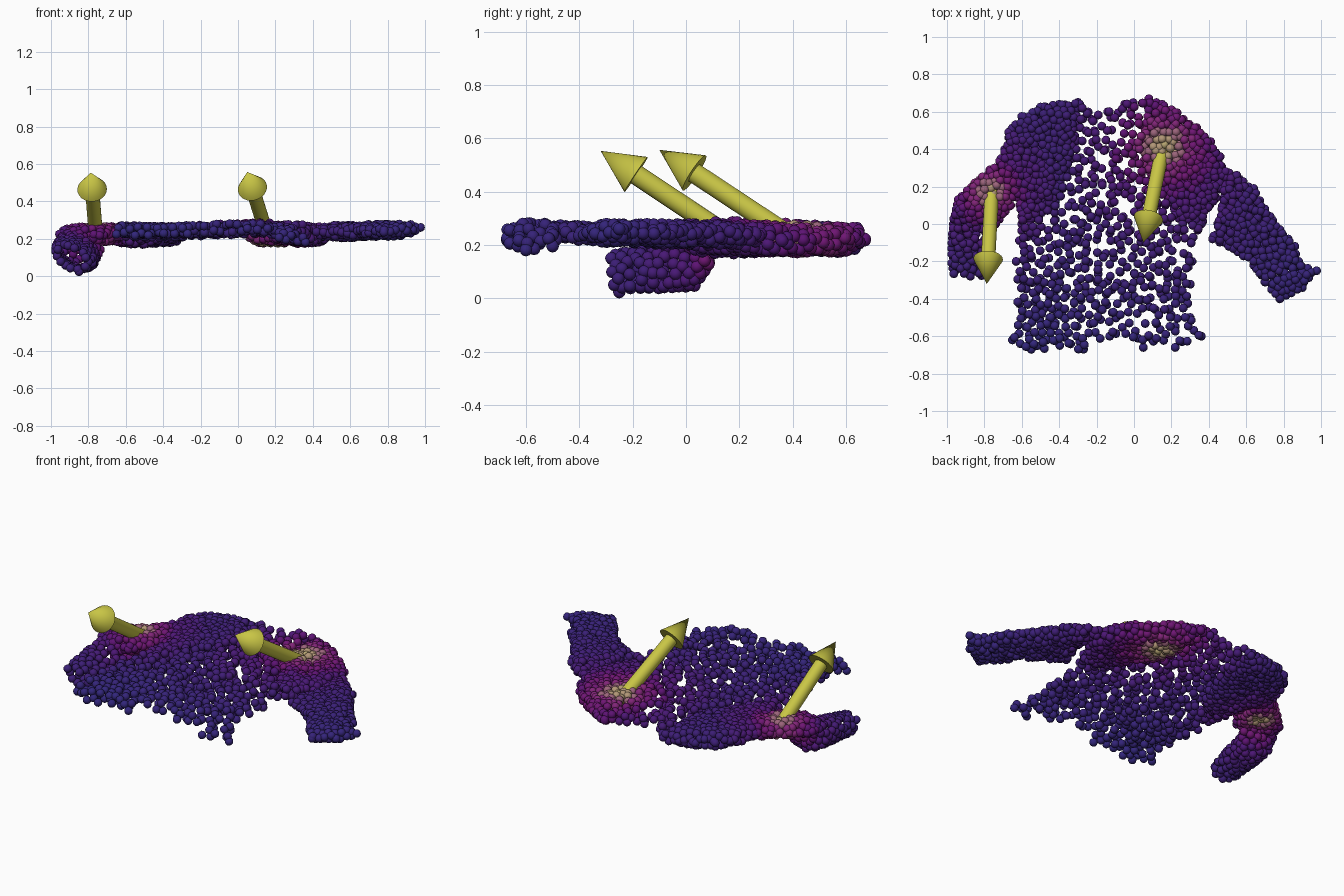
import bpy, bmesh, math, random
from mathutils import Vector

if "Cube" in bpy.data.objects:
    bpy.data.objects.remove(bpy.data.objects["Cube"])

random.seed(7)
R = 0.024
GRASPS = [(Vector((-0.77, 0.17, 0.22)), 1.6), (Vector((0.16, 0.41, 0.22)), 1.1)]

# Colour ramp by distance from the nearest grasp point
RAMP = [(0.00, (.52, .47, .16)), (0.06, (.46, .34, .18)), (0.10, (.34, .14, .20)),
        (0.14, (.23, .02, .19)), (0.22, (.14, .005, .17)), (0.32, (.075, .008, .18)),
        (0.60, (.048, .012, .18)), (1.00, (.038, .016, .19)), (1.60, (.028, .022, .21))]
BINS, FAR = 20, 1.5


def ramp(d):
    for (d0, c0), (d1, c1) in zip(RAMP, RAMP[1:]):
        if d <= d1:
            t = (d - d0) / (d1 - d0)
            return [a + (b - a) * t for a, b in zip(c0, c1)]
    return RAMP[-1][1]


def make_mat(name, col):
    m = bpy.data.materials.new(name)
    m.diffuse_color = (*col, 1)
    m.use_nodes = True
    m.node_tree.nodes["Principled BSDF"].inputs["Base Color"].default_value = m.diffuse_color
    return m


MATS = [make_mat(f"heat_{i}", ramp(FAR * (i / (BINS - 1)) ** 2)) for i in range(BINS)]
ARROW_MAT = make_mat("arrow_yellow", (.58, .56, .06))

# Template bead
bm = bmesh.new()
bmesh.ops.create_icosphere(bm, subdivisions=2, radius=R)
BEAD_V = [v.co.copy() for v in bm.verts]
BEAD_F = [[v.index for v in f.verts] for f in bm.faces]
bm.free()


def beads(name, points):
    verts, faces, mats = [], [], []
    for p in points:
        p = Vector(p)
        d = min((p - g).length * k for g, k in GRASPS)
        slot = min(BINS - 1, round(math.sqrt(d / FAR) * (BINS - 1)))
        n = len(verts)
        verts += [p + v for v in BEAD_V]
        faces += [[n + i for i in f] for f in BEAD_F]
        mats += [slot] * len(BEAD_F)
    me = bpy.data.meshes.new(name)
    me.from_pydata(verts, [], faces)
    for m in MATS:
        me.materials.append(m)
    me.polygons.foreach_set("material_index", mats)
    me.polygons.foreach_set("use_smooth", [True] * len(faces))
    bpy.context.collection.objects.link(bpy.data.objects.new(name, me))


def edges(poly):
    return list(zip(poly, poly[1:] + poly[:1]))


def inside(x, y, poly):
    hit = False
    for (x0, y0), (x1, y1) in edges(poly):
        if (y0 > y) != (y1 > y) and x < (x1 - x0) * (y - y0) / (y1 - y0) + x0:
            hit = not hit
    return hit


def edge_dist(x, y, poly):
    p, best = Vector((x, y)), 9
    for a, b in edges(poly):
        a, b = Vector(a), Vector(b)
        t = max(0, min(1, (p - a).dot(b - a) / (b - a).length_squared))
        best = min(best, (a + (b - a) * t - p).length)
    return best


def scatter(poly, gap, tries, keep_corners):
    """Evenly spaced random points inside an outline."""
    xs, ys = zip(*poly)
    pts = list(poly) if keep_corners else []
    for _ in range(tries):
        x, y = random.uniform(min(xs), max(xs)), random.uniform(min(ys), max(ys))
        if inside(x, y, poly) and all((x - a) ** 2 + (y - b) ** 2 > gap * gap for a, b in pts):
            pts.append((x, y))
    return pts


def fold(x, y):
    return 0.008 * math.sin(6 * x + 1) + 0.010 * math.sin(7 * y + 3 * x)


def double_cloth(name, poly, mid, puff, gap=0.025, tries=4500):
    """Two cloth layers that meet at the outline."""
    pts = []
    for side in (-1, 1):
        for x, y in scatter(poly, gap, tries, side < 0):
            swell = puff * math.sqrt(min(1, edge_dist(x, y, poly) / 0.05))
            pts.append((x, y, mid(x, y) + side * swell + random.uniform(-.008, .008)))
    beads(name, pts)


# Body: loosely covered front and back panel, right hem corner drooping
body = [(-.65, -.62), (-.55, -.67), (-.27, -.67), (-.13, -.60), (.02, -.61), (.05, -.66), (.22, -.66),
        (.36, -.60), (.30, -.50), (.31, -.2), (.35, 0), (.22, .05), (.10, .25), (.04, .45), (.08, .67),
        (-.05, .64), (-.14, .60), (-.29, .64), (-.31, .40), (-.42, .12), (-.60, .04), (-.63, -.2)]
body_pts = []
for side in (-1, 1):
    for x, y in scatter(body, 0.034, 800 if side < 0 else 1300, side < 0):
        droop = 0.07 * max(0, 1 - math.hypot(x - .32, y + .62) / .2)
        body_pts.append((x, y, 0.246 + fold(x, y) + side * .015 - droop + random.uniform(-.007, .007)))
beads("shirt_body", body_pts)

# Shoulders
double_cloth("left_shoulder",
             [(-.30, .65), (-.40, .64), (-.50, .625), (-.60, .575), (-.67, .49), (-.71, .35), (-.62, .14),
              (-.60, .0), (-.45, .08), (-.33, .35)],
             lambda x, y: 0.222 + fold(x, y) * .7, 0.038)
double_cloth("right_shoulder",
             [(.08, .67), (.15, .64), (.23, .595), (.335, .515), (.41, .44), (.46, .36), (.49, .26), (.44, .14),
              (.36, .0), (.24, .03), (.16, .18), (.05, .30), (.06, .5)],
             lambda x, y: 0.222 + fold(x, y) * .6, 0.038)

# Right sleeve lying flat
double_cloth("right_sleeve",
             [(.49, .28), (.55, .26), (.64, .19), (.70, .08), (.78, -.03), (.86, -.12), (.88, -.20), (.976, -.25),
              (.90, -.34), (.78, -.40), (.70, -.31), (.64, -.22), (.53, -.13), (.42, -.08), (.47, .08)],
             lambda x, y: 0.237 + .012 * (x - .5) / .5 + fold(x, y) * .3, 0.026, 0.026)

# Left upper sleeve
double_cloth("left_upper_sleeve",
             [(-.71, .35), (-.77, .29), (-.85, .22), (-.94, .13), (-.955, .05), (-.86, .01), (-.74, .0),
              (-.66, .10), (-.61, .22), (-.62, .36)],
             lambda x, y: 0.222 + .02 * (x + .8), 0.034)

# Left cuff hanging down: rings (y, x, z, half width, half height), rolled so the outer edge sits higher
rings = [(.08, -.84, .19, .11, .05), (.02, -.86, .135, .105, .082), (-.10, -.87, .118, .105, .072),
         (-.20, -.88, .108, .096, .062), (-.27, -.89, .098, .080, .058)]
cuff = []
for _ in range(5000):
    s = random.uniform(0, len(rings) - 1.001)
    i, t = int(s), s % 1
    y, x, z, w, h = (a + (b - a) * t for a, b in zip(rings[i], rings[i + 1]))
    ang = random.uniform(0, math.tau)
    dx, dz = w * math.cos(ang), h * math.sin(ang)
    p = Vector((x + dx, y - .15 * dz - .1 * dx * s / 4, max(R, z + dz - .3 * dx)))
    if all((p - q).length > 0.031 for q in cuff):
        cuff.append(p)
cuff.append(Vector((-.85, -.25, R)))
beads("left_cuff", cuff)


# Pull direction arrows
def arrow(name, base, tip, head=0.16):
    base, tip = Vector(base), Vector(tip)
    d = (tip - base).normalized()
    rot = d.to_track_quat('Z', 'Y').to_matrix().to_4x4()
    neck = tip - d * head
    bm = bmesh.new()
    for a, b, r0, r1 in ((base, neck, .038, .038), (neck, tip, .079, 0)):
        m = rot.copy()
        m.translation = (a + b) / 2
        bmesh.ops.create_cone(bm, cap_ends=True, segments=24, radius1=r0, radius2=r1,
                              depth=(b - a).length, matrix=m)
    me = bpy.data.meshes.new(name)
    bm.to_mesh(me)
    bm.free()
    me.materials.append(ARROW_MAT)
    ob = bpy.data.objects.new(name, me)
    bpy.context.collection.objects.link(ob)
    bpy.context.view_layer.objects.active = ob
    ob.select_set(True)
    bpy.ops.object.shade_smooth_by_angle(angle=math.radians(40))
    ob.select_set(False)


arrow("left_arrow", (-.76, .18, .22), (-.787, -.32, .553))
arrow("right_arrow", (.155, .41, .22), (.05, -.10, .557))
